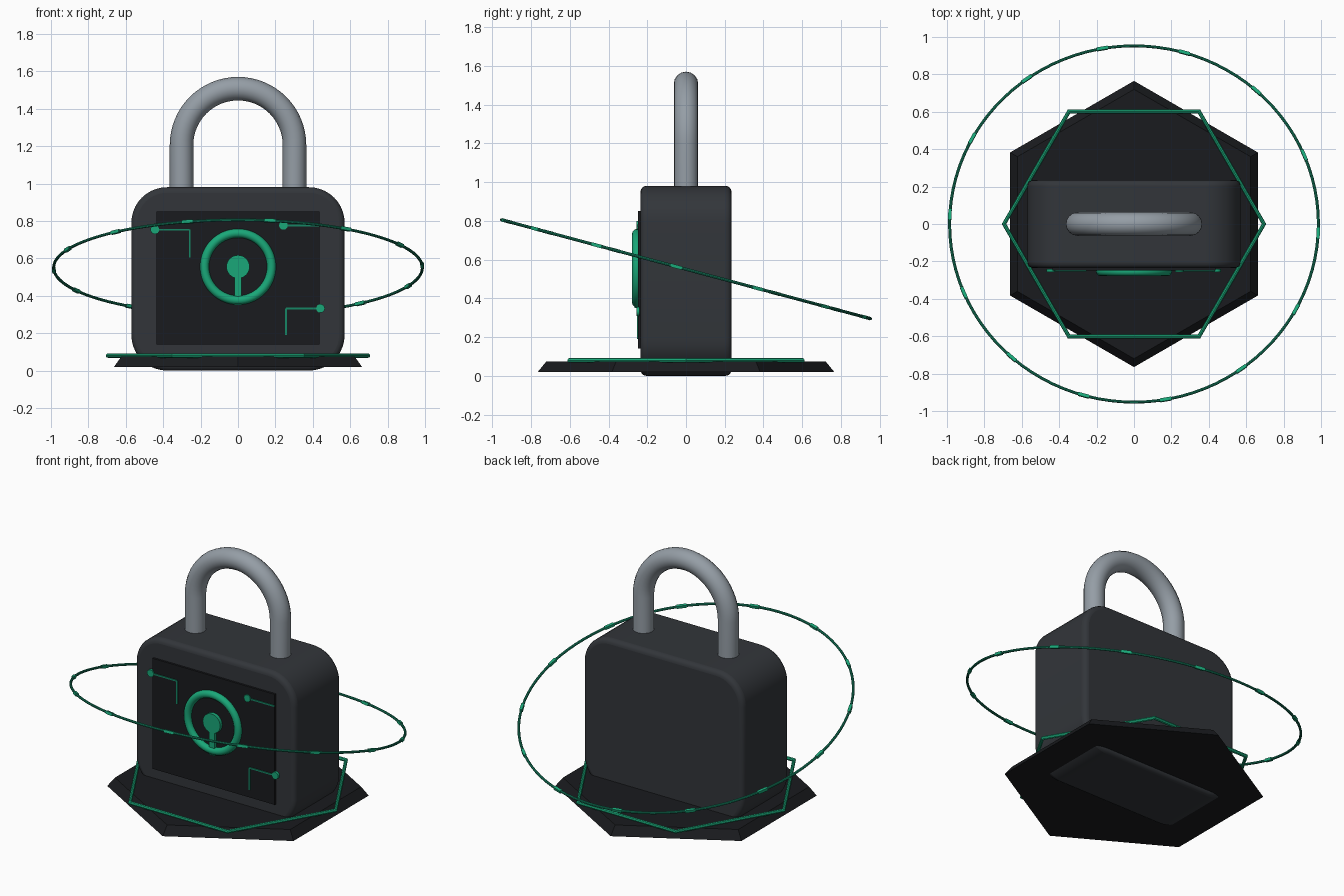
import bpy, bmesh, math
from mathutils import Matrix, Vector

if "Cube" in bpy.data.objects:
    bpy.data.objects.remove(bpy.data.objects["Cube"])


def material(name, rgb):
    m = bpy.data.materials.new(name)
    m.diffuse_color = (*rgb, 1)
    m.use_nodes = True
    m.node_tree.nodes["Principled BSDF"].inputs["Base Color"].default_value = m.diffuse_color
    return m


DARK = material("dark_metal", (0.032, 0.036, 0.042))
BLACK = material("black", (0.010, 0.011, 0.013))
STEEL = material("steel", (0.30, 0.34, 0.38))
GREEN = material("green", (0.01, 0.39, 0.19))
DIM = material("dim_green", (0.008, 0.24, 0.13))


def finish(ob, name, mat, smooth=True):
    ob.name = name
    ob.data.materials.append(mat)
    if smooth:
        bpy.ops.object.select_all(action='DESELECT')
        ob.select_set(True)
        bpy.context.view_layer.objects.active = ob
        bpy.ops.object.shade_smooth_by_angle(angle=math.radians(35))
    return ob


def box(name, centre, size, mat):
    bpy.ops.mesh.primitive_cube_add(size=1, location=centre)
    ob = bpy.context.object
    ob.data.transform(Matrix.Diagonal((*size, 1)))
    return finish(ob, name, mat, False)


def torus(name, centre, major, minor, mat, rot=(0, 0, 0), segs=64, sides=12, smooth=True):
    bpy.ops.mesh.primitive_torus_add(location=centre, rotation=rot, major_radius=major,
                                     minor_radius=minor, major_segments=segs, minor_segments=sides)
    return finish(bpy.context.object, name, mat, smooth)


def front_disc(name, x, y, z, radius, depth, mat):
    bpy.ops.mesh.primitive_cylinder_add(vertices=32, radius=radius, depth=depth,
                                        location=(x, y, z), rotation=(math.pi / 2, 0, 0))
    return finish(bpy.context.object, name, mat)


# Lock body: rounded rectangle extruded in depth, rims softened
HW, R, H, Y0, Y1 = 0.57, 0.19, 0.98, -0.235, 0.235
bm = bmesh.new()
outline = []
for cx, cz, start in ((HW - R, H - R, 0), (R - HW, H - R, 90), (R - HW, R, 180), (HW - R, R, 270)):
    for i in range(11):
        a = math.radians(start + 9 * i)
        outline.append(bm.verts.new((cx + R * math.cos(a), Y0, cz + R * math.sin(a))))
face = bm.faces.new(outline)
ext = bmesh.ops.extrude_face_region(bm, geom=[face])
bmesh.ops.translate(bm, vec=(0, Y1 - Y0, 0), verts=[v for v in ext['geom'] if isinstance(v, bmesh.types.BMVert)])
bmesh.ops.recalc_face_normals(bm, faces=bm.faces)
mesh = bpy.data.meshes.new("lock_body")
bm.to_mesh(mesh)
bm.free()
body = bpy.data.objects.new("lock_body", mesh)
bpy.context.collection.objects.link(body)
finish(body, "lock_body", DARK)
bev = body.modifiers.new("rim", 'BEVEL')
bev.width, bev.segments, bev.limit_method = 0.03, 4, 'ANGLE'
bev.angle_limit = math.radians(40)

# Shackle: swept tube along a U path
path = [(-0.302, 0, 0.92), (-0.302, 0, 1.06)]
path += [(-0.302 * math.cos(math.pi * i / 32), 0, 1.205 + 0.302 * math.sin(math.pi * i / 32)) for i in range(33)]
path += [(0.302, 0, 1.06), (0.302, 0, 0.92)]


def tube(name, points, radius, mat, res=6):
    cu = bpy.data.curves.new(name, 'CURVE')
    cu.dimensions = '3D'
    cu.bevel_depth, cu.bevel_resolution, cu.use_fill_caps = radius, res, True
    sp = cu.splines.new('POLY')
    sp.points.add(len(points) - 1)
    for p, co in zip(sp.points, points):
        p.co = (*co, 1)
    ob = bpy.data.objects.new(name, cu)
    bpy.context.collection.objects.link(ob)
    bpy.ops.object.select_all(action='DESELECT')
    ob.select_set(True)
    bpy.context.view_layer.objects.active = ob
    bpy.ops.object.convert(target='MESH')
    return finish(bpy.context.object, name, mat)


tube("shackle", path, 0.063, STEEL)

# Front panel and keyhole
box("front_panel", (0, -0.233, 0.495), (0.87, 0.03, 0.71), BLACK)
torus("keyhole_ring", (0, -0.254, 0.555), 0.179, 0.024, GREEN, (math.pi / 2, 0, 0))
front_disc("keyhole_disc", 0, -0.255, 0.555, 0.062, 0.03, GREEN)
box("keyhole_slot", (0, -0.254, 0.445), (0.038, 0.024, 0.19), GREEN)

# Circuit traces: dot, horizontal run, optional vertical drop
for i, (x, z, x2, z2) in enumerate(((-0.445, 0.753, -0.258, 0.605),
                                    (0.243, 0.776, 0.433, None),
                                    (0.441, 0.332, 0.256, 0.19))):
    front_disc(f"trace_dot_{i}", x, -0.248, z, 0.023, 0.016, GREEN)
    box(f"trace_run_{i}", ((x + x2) / 2, -0.248, z), (abs(x2 - x), 0.01, 0.01), DIM)
    if z2 is not None:
        box(f"trace_drop_{i}", (x2, -0.248, (z + z2) / 2), (0.01, 0.01, z - z2), DIM)

# Hexagonal plinth with sloped sides, points facing front and back
bpy.ops.mesh.primitive_cone_add(vertices=6, radius1=0.765, radius2=0.72, depth=0.055,
                                location=(0, 0, 0.0475))
finish(bpy.context.object, "hex_base", BLACK, False)

# Glowing hexagon ring, turned 30 degrees from the plinth
torus("hex_ring", (0, 0, 0.08), 0.695, 0.012, GREEN, segs=6, sides=8, smooth=False)

# Tilted orbit ring with small dashes
tilt = Matrix.Translation((0, 0, 0.55)) @ Matrix.Rotation(math.radians(-15), 4, 'X')
torus("orbit_ring", (0, 0, 0.55), 0.986, 0.008, DIM, (math.radians(-15), 0, 0), 96, 8)
for i in range(14):
    turn = Matrix.Rotation(2 * math.pi * i / 14 - math.radians(3), 4, 'Z')
    dash = box(f"orbit_dash_{i}", (0, 0, 0), (0.018, 0.06, 0.018), GREEN)
    dash.matrix_world = tilt @ turn @ Matrix.Translation((0.986, 0, 0))
